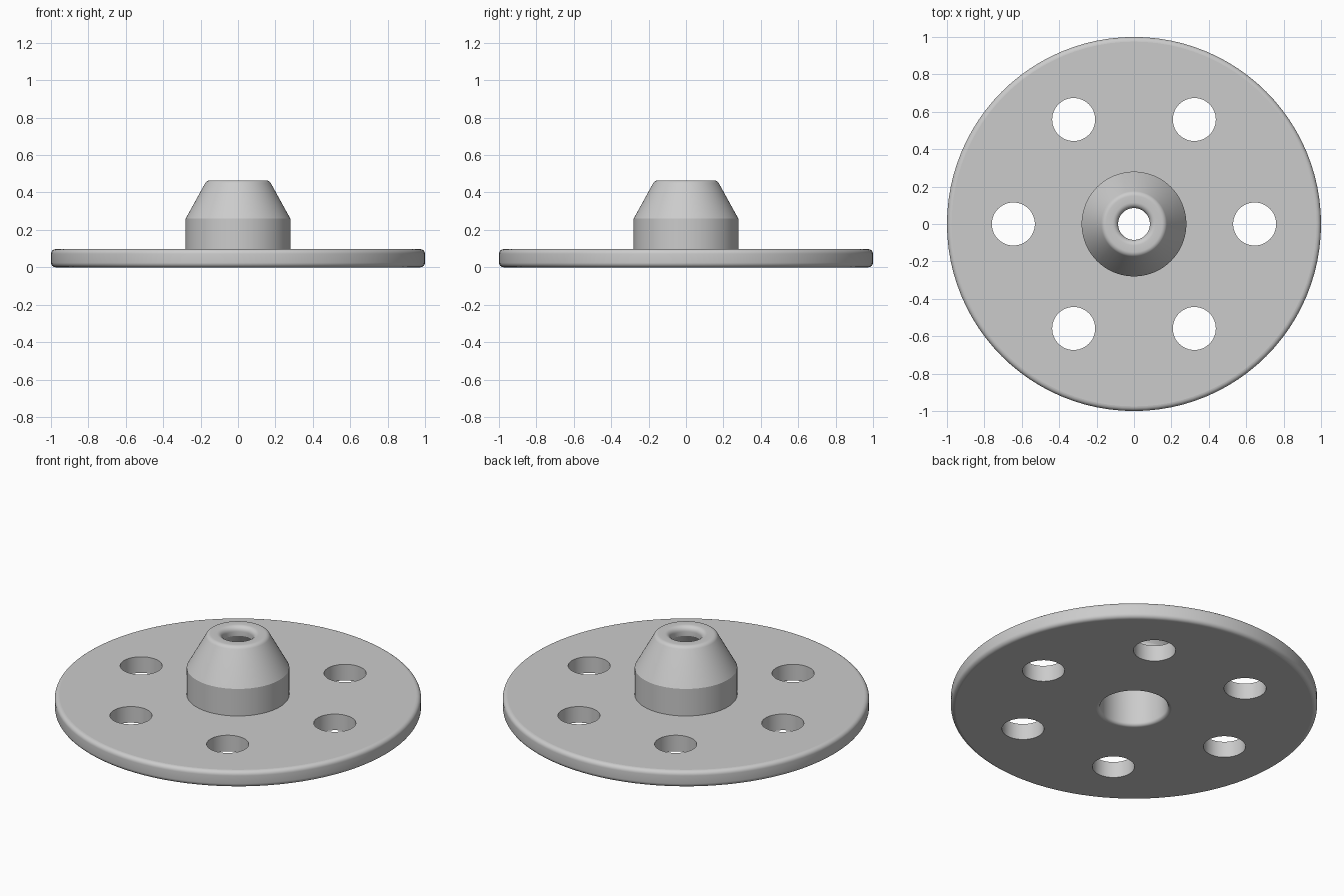
import bpy, bmesh
from math import cos, sin, pi, radians
from mathutils import Vector

cube = bpy.data.objects.get("Cube")
if cube:
    bpy.data.objects.remove(cube)

grey = bpy.data.materials.new("plain grey")
grey.use_nodes = True
colour = (0.6, 0.6, 0.6, 1)
grey.diffuse_color = colour
grey.node_tree.nodes["Principled BSDF"].inputs["Base Color"].default_value = colour

THICKNESS = 0.097


def rounded(corners, arc_steps=6):
    """Turn (radius, height, fillet) corners into a closed outline with round fillets."""
    outline = []
    for i, (r, z, fillet) in enumerate(corners):
        p = Vector((r, z))
        if not fillet:
            outline.append(p)
            continue
        before = (Vector(corners[i - 1][:2]) - p).normalized()
        after = (Vector(corners[(i + 1) % len(corners)][:2]) - p).normalized()
        half = before.angle(after) / 2
        centre = p + (before + after).normalized() * fillet / sin(half)
        reach = fillet * cos(half) / sin(half)
        start = (p + before * reach - centre).normalized()
        end = (p + after * reach - centre).normalized()
        for k in range(arc_steps + 1):
            # Spherical blend between the two tangent points
            t = k / arc_steps
            turn = pi - 2 * half
            spoke = (start * sin((1 - t) * turn) + end * sin(t * turn)) / sin(turn)
            outline.append(centre + spoke * fillet)
    return outline


def on_flange_face(points, height):
    return all(abs(p - height) < 0.0001 for p in points)


def revolve(bm, outline, steps, x=0, y=0, closed=False):
    """Sweep an outline round an upright axis, leaving the flat flange faces open."""
    rings = []
    for r, z in outline:
        rings.append([bm.verts.new((x + r * cos(2 * pi * k / steps),
                                    y + r * sin(2 * pi * k / steps), z))
                      for k in range(steps)])
    for i in range(0 if closed else 1, len(rings)):
        heights = (outline[i - 1][1], outline[i][1])
        if on_flange_face(heights, 0) or on_flange_face(heights, THICKNESS):
            continue
        low, high = rings[i - 1], rings[i]
        for k in range(steps):
            bm.faces.new((low[k - 1], low[k], high[k], high[k - 1]))


bm = bmesh.new()

# Flange rim and hollow tapered hub
section = rounded([
    (0.185, 0, 0.02),            # bore mouth underneath
    (1, 0, 0.025),               # flange rim
    (1, THICKNESS, 0.025),
    (0.28, THICKNESS, 0),        # hub wall
    (0.28, 0.26, 0),
    (0.167, 0.465, 0.03),        # nose
    (0.085, 0.465, 0.03),
    (0.085, 0.41, 0),            # bore taper
    (0.185, 0.23, 0),
])
revolve(bm, section, 96, closed=True)

# Walls of the six bolt holes
for i in range(6):
    a = i * pi / 3
    revolve(bm, [(0.115, 0), (0.115, THICKNESS)], 48, 0.645 * cos(a), 0.645 * sin(a))

for face in bm.faces:
    face.smooth = True

# Flat flange faces, filled round the holes
for height, up in ((0, -1), (THICKNESS, 1)):
    border = [e for e in bm.edges if e.is_boundary
              and on_flange_face([v.co.z for v in e.verts], height)]
    bmesh.ops.triangle_fill(bm, use_beauty=True, edges=border, normal=(0, 0, up))

bmesh.ops.recalc_face_normals(bm, faces=bm.faces)
for edge in bm.edges:
    edge.smooth = edge.calc_face_angle(0) < radians(20)
for face in bm.faces:
    heights = [v.co.z for v in face.verts]
    if on_flange_face(heights, 0) or on_flange_face(heights, THICKNESS):
        face.smooth = False

mesh = bpy.data.meshes.new("flanged_hub")
bm.to_mesh(mesh)
bm.free()
mesh.materials.append(grey)
flange = bpy.data.objects.new("flanged_hub", mesh)
bpy.context.scene.collection.objects.link(flange)
